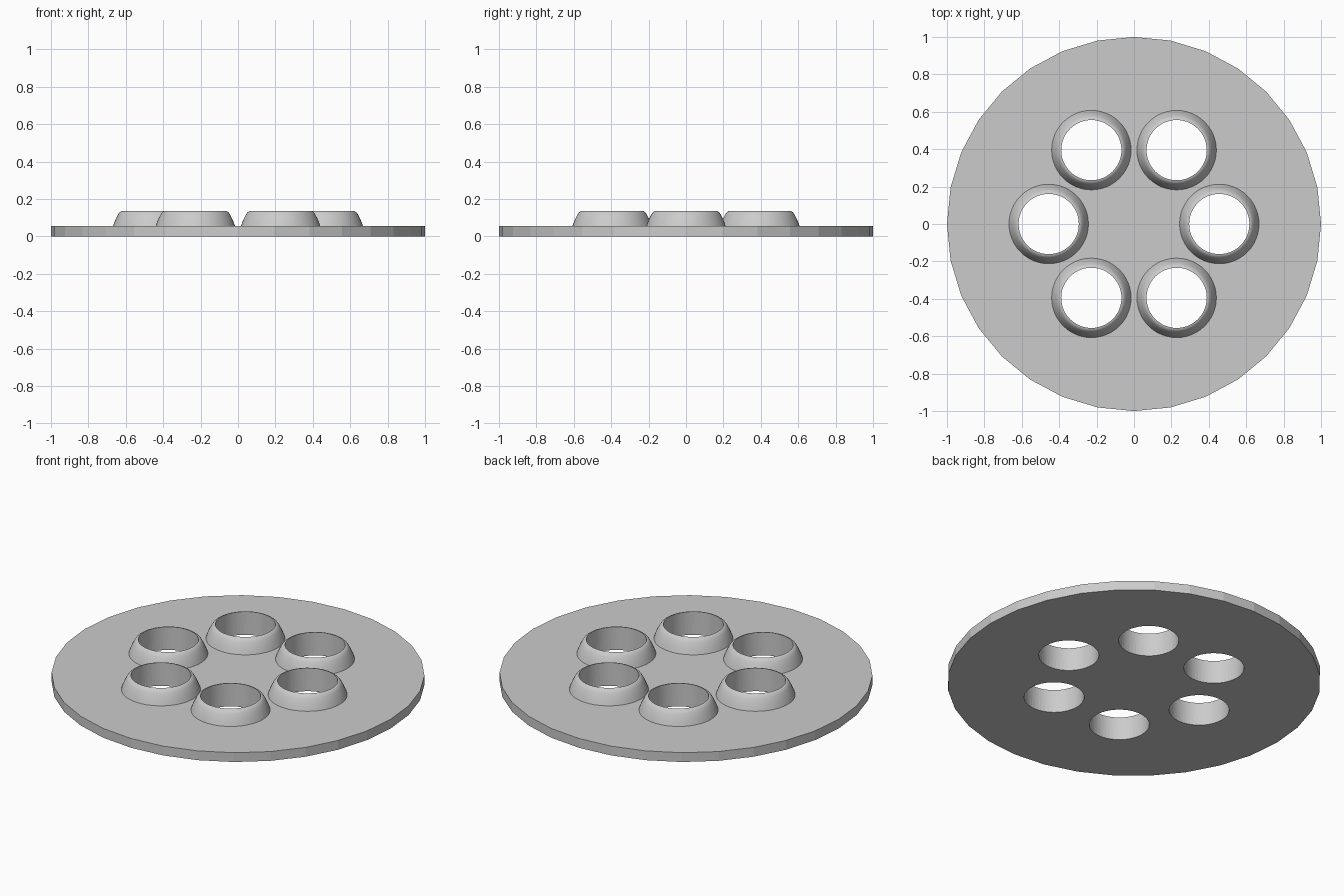
import bpy, bmesh, math

if "Cube" in bpy.data.objects:
    bpy.data.objects.remove(bpy.data.objects["Cube"])

PLATE_TOP = 0.055
HOLE_R = 0.161
RING_DIST = 0.456
SEGMENTS = 48

grey = bpy.data.materials.new("light grey")
grey.diffuse_color = (0.6, 0.6, 0.6, 1)
grey.use_nodes = True
grey.node_tree.nodes["Principled BSDF"].inputs["Base Color"].default_value = grey.diffuse_color

centres = [(RING_DIST * math.cos(math.radians(60 * i)),
            RING_DIST * math.sin(math.radians(60 * i))) for i in range(6)]


def cylinder(name, sides, radius, z0, z1, x=0, y=0):
    bpy.ops.mesh.primitive_cylinder_add(vertices=sides, radius=radius, depth=z1 - z0,
                                        location=(x, y, (z0 + z1) / 2))
    obj = bpy.context.object
    obj.name = name
    obj.data.materials.append(grey)
    return obj


def revolve(name, profile, x, y):
    """Spin an open (radius, height) profile around the vertical axis."""
    bm = bmesh.new()
    loops = []
    for r, z in profile:
        loops.append([bm.verts.new((r * math.cos(2 * math.pi * k / SEGMENTS),
                                    r * math.sin(2 * math.pi * k / SEGMENTS), z))
                      for k in range(SEGMENTS)])
    for a, b in zip(loops, loops[1:]):
        for k in range(SEGMENTS):
            n = (k + 1) % SEGMENTS
            bm.faces.new((a[k], a[n], b[n], b[k]))
    mesh = bpy.data.meshes.new(name)
    bm.to_mesh(mesh)
    bm.free()
    obj = bpy.data.objects.new(name, mesh)
    obj.location = (x, y, 0)
    mesh.materials.append(grey)
    bpy.context.collection.objects.link(obj)
    bpy.ops.object.select_all(action='DESELECT')
    obj.select_set(True)
    bpy.context.view_layer.objects.active = obj
    bpy.ops.object.shade_smooth_by_angle(angle=math.radians(35))
    return obj


# Round base plate with six through holes
plate = cylinder("base_plate", 32, 1.0, 0, PLATE_TOP)
for x, y in centres:
    cutter = cylinder("hole_cutter", SEGMENTS, HOLE_R, -0.1, 0.3, x, y)
    mod = plate.modifiers.new("hole", 'BOOLEAN')
    mod.operation = 'DIFFERENCE'
    mod.solver = 'EXACT'
    mod.object = cutter
    bpy.context.view_layer.objects.active = plate
    bpy.ops.object.modifier_apply(modifier=mod.name)
    bpy.data.objects.remove(cutter, do_unlink=True)

# Raised collars: rounded outer slope, then a straight inner wall
collar = [(0.2125, PLATE_TOP), (0.205, 0.076), (0.196, 0.097), (0.185, 0.118),
          (0.177, 0.129), (0.169, 0.135), (HOLE_R, 0.137), (HOLE_R, PLATE_TOP)]
for i, (x, y) in enumerate(centres):
    revolve(f"collar_{i + 1}", collar, x, y)
